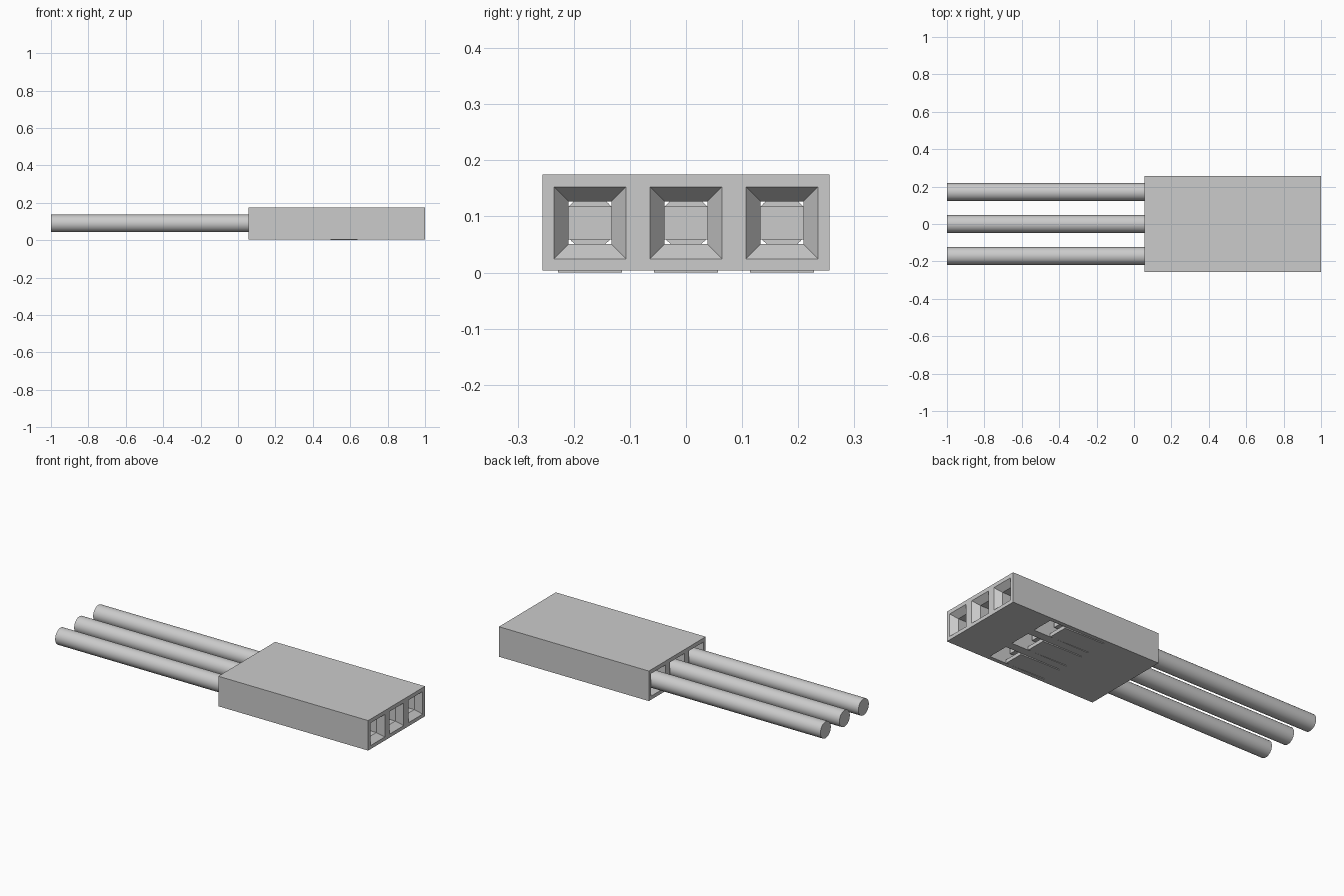
import bpy, bmesh, math
from mathutils import Matrix, Vector

cube = bpy.data.objects.get("Cube")
if cube:
    bpy.data.objects.remove(cube, do_unlink=True)

# One light grey for everything
grey = bpy.data.materials.new("light grey plastic")
grey.use_nodes = True
colour = (0.6, 0.6, 0.6, 1)
grey.diffuse_color = colour
grey.node_tree.nodes["Principled BSDF"].inputs["Base Color"].default_value = colour

PITCH = 0.171
MID_Z = 0.0885
BACK, FRONT = 0.055, 1.0


def finish(name, bm):
    bmesh.ops.recalc_face_normals(bm, faces=bm.faces)
    mesh = bpy.data.meshes.new(name)
    bm.to_mesh(mesh)
    bm.free()
    mesh.materials.append(grey)
    obj = bpy.data.objects.new(name, mesh)
    bpy.context.collection.objects.link(obj)
    return obj


def box(name, x, y, z):
    bm = bmesh.new()
    low, high = Vector((x[0], y[0], z[0])), Vector((x[1], y[1], z[1]))
    bmesh.ops.create_cube(bm, size=1, matrix=Matrix.Translation((low + high) / 2)
                          @ Matrix.Diagonal((*(high - low), 1)))
    return finish(name, bm)


def square_loft(name, y, sections):
    """Square tube along x from (x, half width) sections."""
    bm = bmesh.new()
    rings = [[bm.verts.new((x, y + a * h, MID_Z + b * h))
              for a, b in ((-1, -1), (1, -1), (1, 1), (-1, 1))] for x, h in sections]
    for r, s in zip(rings, rings[1:]):
        for i in range(4):
            j = (i + 1) % 4
            bm.faces.new((r[i], r[j], s[j], s[i]))
    bm.faces.new(rings[0])
    bm.faces.new(rings[-1])
    return finish(name, bm)


def cut(target, cutter):
    mod = target.modifiers.new("cut", 'BOOLEAN')
    mod.operation, mod.solver, mod.object = 'DIFFERENCE', 'EXACT', cutter
    bpy.context.view_layer.objects.active = target
    bpy.ops.object.modifier_apply(modifier=mod.name)
    bpy.data.objects.remove(cutter, do_unlink=True)


# Connector body
housing = box("housing", (BACK, FRONT), (-0.256, 0.256), (0.004, 0.175))

for label, k in (("right", -1), ("middle", 0), ("left", 1)):
    y = k * PITCH
    # Cavity: wide at the back, narrow then flared at the mating end
    cut(housing, square_loft("cavity_cutter", y, [
        (0.0, 0.064), (0.74, 0.064), (0.74, 0.038), (0.965, 0.038), (1.001, 0.065)]))
    # Latch window in the underside
    cut(housing, box("window_cutter", (0.39, 0.74), (y - 0.062, y + 0.062), (-0.05, 0.06)))

    # Flexible latch tongue, slightly proud of the underside
    tongue = box(label + "_latch_tongue", (0.385, 0.64), (y - 0.057, y + 0.057), (0.004, 0.024))
    for v in tongue.data.vertices:
        if v.co.x > 0.5:
            v.co.z -= 0.004

    # Metal contact inside the cavity
    box(label + "_contact", (0.25, 0.62), (y - 0.05, y + 0.05), (0.059, 0.118))

    # Wire
    bm = bmesh.new()
    bmesh.ops.create_cone(bm, cap_ends=True, segments=40, radius1=0.047, radius2=0.047,
                          depth=1.3, matrix=Matrix.Translation((-0.35, y, MID_Z + 0.001))
                          @ Matrix.Rotation(math.pi / 2, 4, 'Y'))
    wire = finish(label + "_wire", bm)
    bpy.ops.object.select_all(action='DESELECT')
    wire.select_set(True)
    bpy.context.view_layer.objects.active = wire
    bpy.ops.object.shade_smooth_by_angle(angle=math.radians(35))
